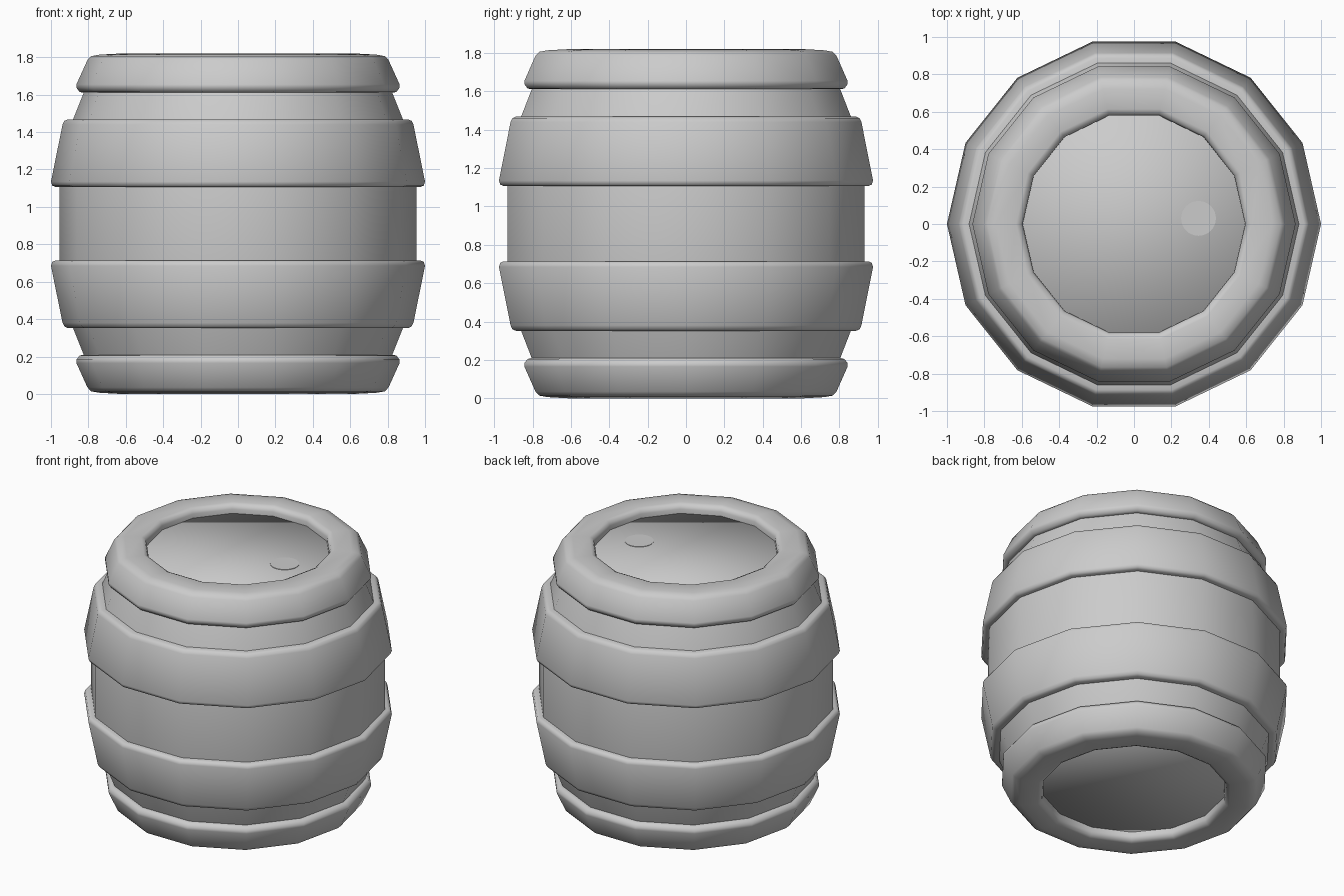
import bpy, bmesh, math

if "Cube" in bpy.data.objects:
    bpy.data.objects.remove(bpy.data.objects["Cube"])

SIDES = 14
HEIGHT = 1.82


def finish(name, bm, angle=None):
    bmesh.ops.recalc_face_normals(bm, faces=bm.faces)
    mesh = bpy.data.meshes.new(name)
    bm.to_mesh(mesh)
    bm.free()
    obj = bpy.data.objects.new(name, mesh)
    bpy.context.collection.objects.link(obj)
    bpy.ops.object.select_all(action='DESELECT')
    obj.select_set(True)
    bpy.context.view_layer.objects.active = obj
    if angle is None:
        bpy.ops.object.shade_smooth()
    else:
        bpy.ops.object.shade_smooth_by_angle(angle=math.radians(angle))
    return obj


def lathe(name, profile, closed, sides=SIDES, angle=None):
    """Turn an (r, z) profile around z; closed makes a ring, otherwise the ends are capped."""
    bm = bmesh.new()
    loops = []
    for r, z in profile:
        loops.append([bm.verts.new((r * math.cos(2 * math.pi * i / sides),
                                    r * math.sin(2 * math.pi * i / sides), z))
                      for i in range(sides)])
    pairs = list(zip(loops, loops[1:]))
    if closed:
        pairs.append((loops[-1], loops[0]))
    else:
        bm.faces.new(loops[0])
        bm.faces.new(loops[-1])
    for a, b in pairs:
        for i in range(sides):
            j = (i + 1) % sides
            bm.faces.new((a[i], a[j], b[j], b[i]))
    return finish(name, bm, angle)


def flip(profile):
    return [(r, HEIGHT - z) for r, z in profile]


# Bulging body with flat heads, mirrored about mid height
upper_body = [(0.955, 1.10), (0.93, 1.28), (0.885, 1.46), (0.825, 1.61), (0.77, 1.755)]
lathe("barrel_body", flip(upper_body)[::-1] + upper_body, closed=False)

# Hoops around the belly
hoop = [(0.90, 1.106), (0.975, 1.106), (0.993, 1.114), (1.0, 1.135),
        (0.938, 1.44), (0.928, 1.46), (0.91, 1.468), (0.86, 1.468)]

# Rims around both heads, each with a recessed opening
rim = [(0.595, 1.74), (0.595, 1.785), (0.605, 1.808), (0.63, 1.82), (0.74, 1.814),
       (0.785, 1.806), (0.805, 1.785), (0.864, 1.655), (0.864, 1.637),
       (0.847, 1.615), (0.83, 1.611), (0.78, 1.611)]

for part, profile in (("hoop", hoop), ("rim", rim)):
    lathe("upper_" + part, profile, closed=True, angle=50)
    lathe("lower_" + part, flip(profile), closed=True, angle=50)

# Bung set almost flush in the top head
bung = lathe("bung", [(0.093, 1.72), (0.093, 1.758)], closed=False, sides=32, angle=30)
bung.location = (0.345, 0.03, 0)
